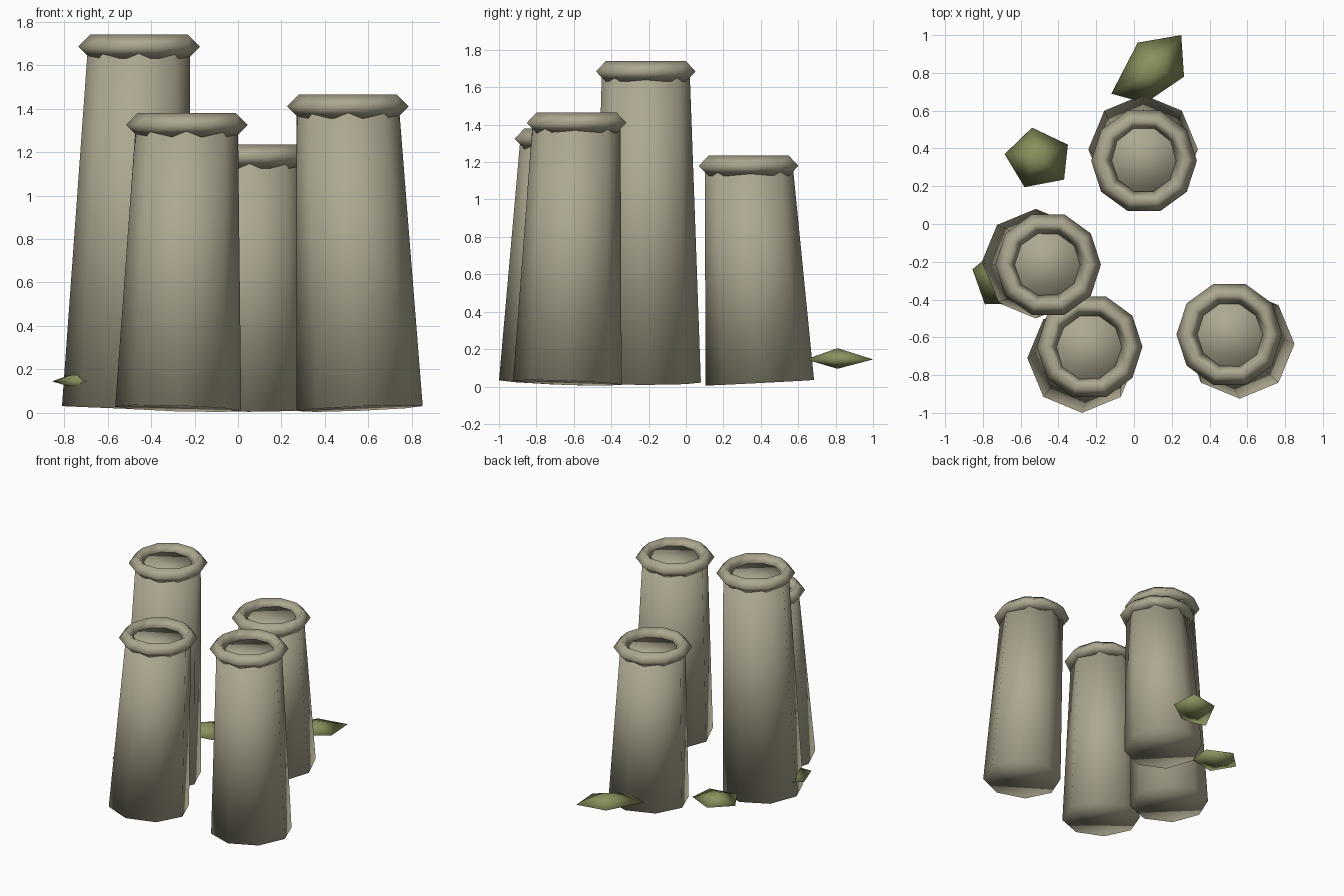
import bpy
import bmesh
from mathutils import Vector

cube = bpy.data.objects.get("Cube")
if cube:
    bpy.data.objects.remove(cube, do_unlink=True)


def make_material(name, rgb):
    mat = bpy.data.materials.new(name)
    mat.use_nodes = True
    mat.diffuse_color = (*rgb, 1)
    mat.node_tree.nodes["Principled BSDF"].inputs["Base Color"].default_value = (*rgb, 1)
    return mat


stone = make_material("stone", (0.42, 0.39, 0.28))
moss = make_material("moss_green", (0.25, 0.29, 0.11))


def finish(obj, name, mat, smooth=True):
    obj.name = name
    obj.data.materials.append(mat)
    for poly in obj.data.polygons:
        poly.use_smooth = smooth


def column(name, base, top):
    """Leaning tapered shaft with a level ring around its top."""
    base, top = Vector(base), Vector(top)
    axis = top - base
    bpy.ops.mesh.primitive_cone_add(vertices=8, radius1=0.29, radius2=0.235,
                                    depth=axis.length, location=(base + top) / 2)
    shaft = bpy.context.object
    # start the sides with a corner on +x, then lean the shaft
    shaft.rotation_euler = Vector((0, 0, 1)).rotation_difference(axis).to_euler()
    finish(shaft, name + "_shaft", stone)
    bpy.ops.mesh.primitive_torus_add(major_segments=10, minor_segments=4,
                                     major_radius=0.225, minor_radius=0.055, location=top)
    finish(bpy.context.object, name + "_rim", stone)


def tuft(name, outline, centre):
    """Flat five-sided double pyramid."""
    bm = bmesh.new()
    ring = [bm.verts.new((x, y, 0.145)) for x, y in outline]
    upper = bm.verts.new((*centre, 0.205))
    lower = bm.verts.new((*centre, 0.095))
    for a, b in zip(ring, ring[1:] + ring[:1]):
        bm.faces.new((a, b, upper))
        bm.faces.new((b, a, lower))
    bmesh.ops.recalc_face_normals(bm, faces=bm.faces)
    mesh = bpy.data.meshes.new(name)
    bm.to_mesh(mesh)
    bm.free()
    obj = bpy.data.objects.new(name, mesh)
    bpy.context.collection.objects.link(obj)
    finish(obj, name, moss)


# Columns
column("tall_column", (-0.52, -0.21, 0.02), (-0.455, -0.215, 1.685))
column("front_column", (-0.275, -0.71, 0.02), (-0.235, -0.65, 1.325))
column("left_column", (0.56, -0.635, 0.02), (0.505, -0.585, 1.41))
column("back_column", (0.048, 0.395, 0.02), (0.053, 0.335, 1.18))

# Moss tufts
tuft("back_tuft", [(0.25, 1.0), (0.02, 0.96), (-0.12, 0.69), (0.06, 0.64), (0.265, 0.78)],
     (0.1, 0.81))
tuft("middle_tuft", [(-0.35, 0.42), (-0.54, 0.51), (-0.685, 0.37), (-0.58, 0.195), (-0.37, 0.235)],
     (-0.515, 0.355))
tuft("side_tuft", [(-0.855, -0.24), (-0.79, -0.425), (-0.6, -0.42), (-0.53, -0.24), (-0.7, -0.11)],
     (-0.69, -0.28))
